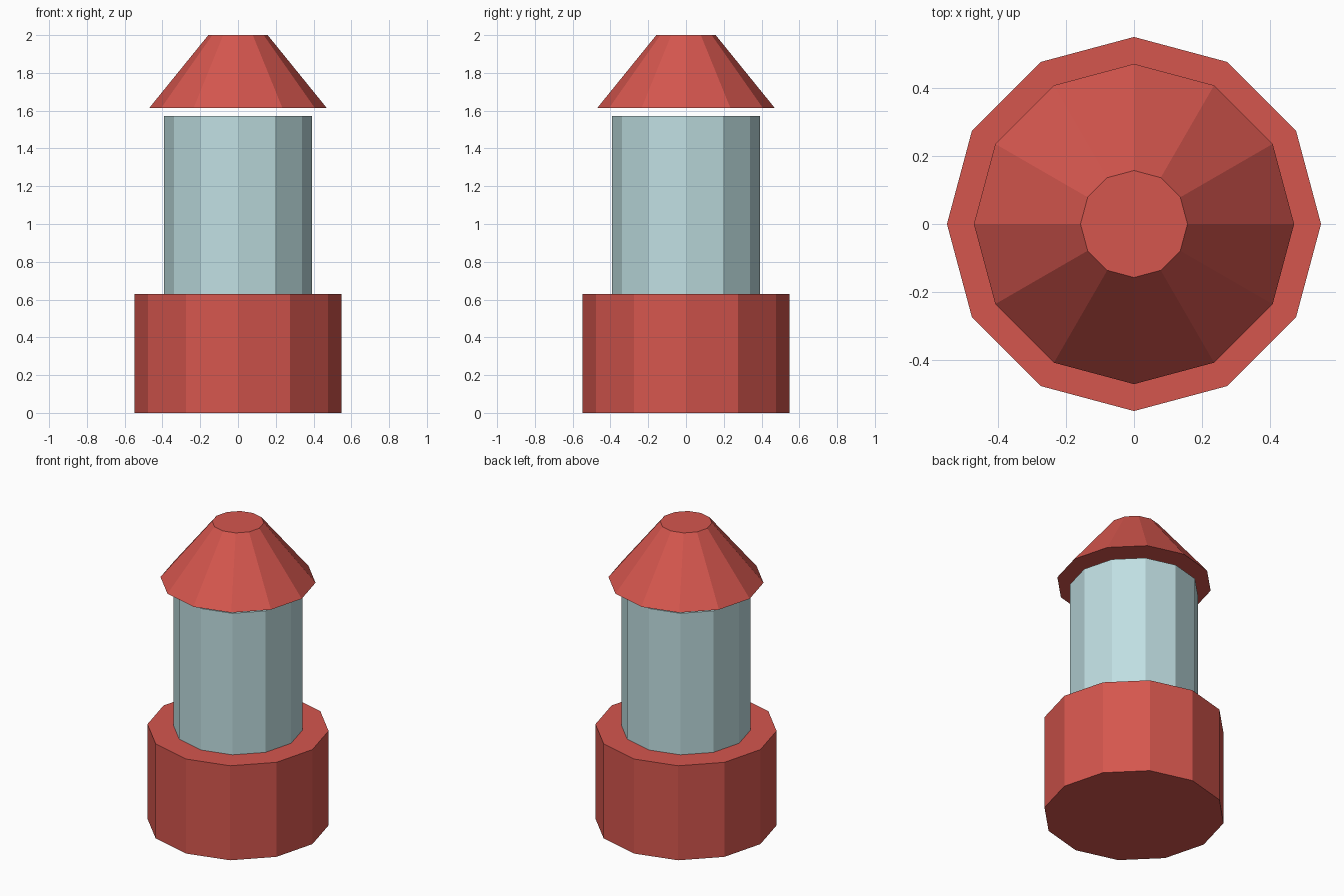
import bpy

if "Cube" in bpy.data.objects:
    bpy.data.objects.remove(bpy.data.objects["Cube"])


def material(name, rgb):
    mat = bpy.data.materials.new(name)
    mat.diffuse_color = (*rgb, 1.0)
    mat.use_nodes = True
    mat.node_tree.nodes["Principled BSDF"].inputs["Base Color"].default_value = mat.diffuse_color
    return mat


def drum(name, r_bottom, r_top, z_bottom, z_top, mat):
    """Flat-shaded twelve-sided drum with corners on the x and y axes."""
    bpy.ops.mesh.primitive_cone_add(
        vertices=12, radius1=r_bottom, radius2=r_top, depth=z_top - z_bottom,
        end_fill_type='NGON', location=(0, 0, (z_bottom + z_top) / 2))
    obj = bpy.context.object
    obj.name = name
    obj.data.materials.append(mat)
    return obj


red = material("red", (0.665, 0.093, 0.076))
pale_blue = material("pale blue", (0.527, 0.738, 0.760))

# Wide base, clear middle column, and a tapered cap floating just above it
drum("base", 0.549, 0.549, 0.0, 0.63, red)
drum("glass_column", 0.392, 0.392, 0.63, 1.573, pale_blue)
drum("cap", 0.47, 0.157, 1.614, 2.0, red)
